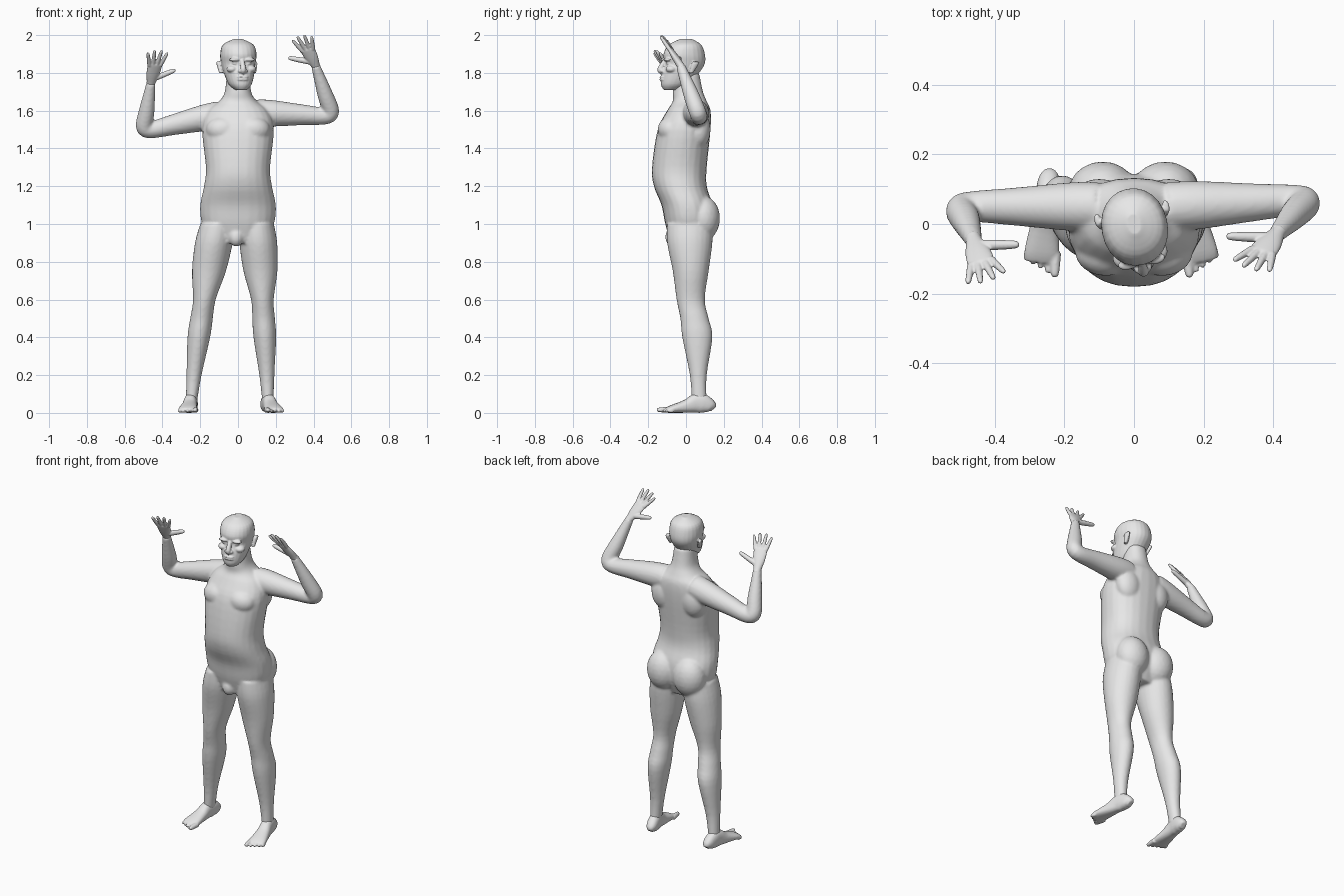
import bpy, bmesh, math
from mathutils import Vector, Matrix

default = bpy.data.objects.get("Cube")
if default:
    bpy.data.objects.remove(default)

skin = bpy.data.materials.new("plain grey")
skin.use_nodes = True
grey = (.8, .8, .8, 1)
skin.diffuse_color = grey
skin.node_tree.nodes["Principled BSDF"].inputs["Base Color"].default_value = grey

SIDEWAYS = Vector((1, 0, 0))
BACKWARD = Vector((0, 1, 0))
UPWARD = Vector((0, 0, 1))


def curve_between(before, start, end, after, t):
    """Smooth curve through start and end, for one number."""
    slope_in, slope_out = (end - before) / 2, (after - start) / 2
    rise = end - start
    bend = 3 * rise - 2 * slope_in - slope_out
    twist = slope_in + slope_out - 2 * rise
    return start + t * (slope_in + t * (bend + t * twist))


def refine(rows, steps=4):
    """Add smoothly curved rows between the given rows."""
    padded = [rows[0], *rows, rows[-1]]
    smooth = []
    for group in zip(padded, padded[1:], padded[2:], padded[3:]):
        for step in range(steps):
            smooth.append([curve_between(*values, step / steps) for values in zip(*group)])
    smooth.append(rows[-1])
    return smooth


def tube(bm, rows, side=SIDEWAYS, level=False, power=1, sides=24):
    """Loft of rings; each row holds a centre and two radii."""
    rows = refine(rows)
    centres = [Vector(row[:3]) for row in rows]
    rings = []
    for i, row in enumerate(rows):
        across, over = SIDEWAYS, BACKWARD
        if not level:
            along = centres[min(i + 1, len(rows) - 1)] - centres[max(i - 1, 0)]
            along.normalize()
            across = (side - along * side.dot(along)).normalized()
            over = along.cross(across)
        ring = []
        for k in range(sides):
            angle = math.tau * k / sides
            c, s = math.cos(angle), math.sin(angle)
            c = math.copysign(abs(c) ** power, c)
            s = math.copysign(abs(s) ** power, s)
            ring.append(bm.verts.new(centres[i] + across * c * row[3] + over * s * row[4]))
        rings.append(ring)
    for low, high in zip(rings, rings[1:]):
        for k in range(sides):
            bm.faces.new((low[k - 1], low[k], high[k], high[k - 1]))
    bm.faces.new(rings[0])
    bm.faces.new(rings[-1])


def stack(bm, rows, power=1):
    """Upright loft; each row is x centre, height, front, back, half width."""
    tube(bm, [(x, (front + back) / 2, z, width, (back - front) / 2)
              for x, z, front, back, width in rows], level=True, power=power)


def blob(bm, centre, radii):
    place = Matrix.Translation(centre) @ Matrix.Diagonal((*radii, 1))
    bmesh.ops.create_icosphere(bm, subdivisions=3, radius=1, matrix=place)


def finish(bm, name, voxel, smoothing):
    """Fuse the overlapping shells into one soft skin."""
    bmesh.ops.recalc_face_normals(bm, faces=bm.faces)
    mesh = bpy.data.meshes.new(name)
    bm.to_mesh(mesh)
    bm.free()
    mesh.materials.append(skin)
    part = bpy.data.objects.new(name, mesh)
    bpy.context.collection.objects.link(part)
    fuse = part.modifiers.new("fuse", "REMESH")
    fuse.mode = "VOXEL"
    fuse.voxel_size = voxel
    fuse.use_smooth_shade = True
    soften = part.modifiers.new("soften", "SMOOTH")
    soften.factor = .5
    soften.iterations = smoothing


# Torso and neck
body = bmesh.new()
torso = [(.9, -.08, .1, .13), (1, -.11, .14, .19), (1.1, -.13, .14, .2),
         (1.2, -.17, .11, .18), (1.3, -.18, .11, .17), (1.5, -.15, .13, .19),
         (1.6, -.1, .13, .16), (1.65, -.07, .11, .1), (1.7, -.07, .09, .07),
         (1.8, -.06, .07, .06)]
stack(body, [(0, *row) for row in torso], power=.9)
for s in (-1, 1):
    blob(body, (s * .09, .09, 1.03), (.1, .09, .12))    # buttock
    blob(body, (s * .08, -.08, 1.5), (.09, .07, .07))   # chest
    blob(body, (s * .1, .07, 1.5), (.08, .06, .1))      # shoulder blade
blob(body, (-.01, -.07, .93), (.04, .04, .05))          # groin

# Legs, swinging outward from hip to ankle
leg_shape = [(1, -.1, .14, .09), (.9, -.1, .14, .1), (.75, -.07, .12, .09),
             (.6, -.05, .1, .06), (.5, -.03, .12, .06), (.4, -.02, .14, .06),
             (.2, .02, .11, .04), (.06, .03, .11, .03)]
for hip, ankle in ((-.11, -.25), (.1, .16)):
    stack(body, [(ankle + (hip - ankle) * row[0] ** 1.3, *row) for row in leg_shape])


# Arms: distance along the arm (elbow at one, wrist at two) and thickness there
def arm(shoulder, elbow, wrist):
    rows = []
    for t, r in ((0, .07), (.2, .07), (.6, .055), (.9, .045), (1.1, .045),
                 (1.4, .042), (1.8, .03), (2, .024)):
        if t < 1:
            centre = Vector(shoulder).lerp(Vector(elbow), t)
        else:
            centre = Vector(elbow).lerp(Vector(wrist), t - 1)
        rows.append((*centre, r, r))
    tube(body, rows, side=BACKWARD)


right_wrist, left_wrist = (-.46, -.05, 1.75), (.41, -.03, 1.84)
arm((-.1, .05, 1.58), (-.5, .05, 1.49), right_wrist)
arm((.1, .05, 1.59), (.5, .07, 1.57), left_wrist)
finish(body, "body", .008, 6)

# Head, built facing forward and then turned a little to its left
head = bmesh.new()
skull = [(1.71, -.12, -.04, .03), (1.74, -.135, .02, .06), (1.8, -.13, .07, .08),
         (1.85, -.115, .1, .09), (1.9, -.12, .1, .095), (1.95, -.09, .08, .08),
         (1.98, -.03, .03, .02)]
stack(head, [(0, *row) for row in skull], power=.95)
tube(head, [(0, -.11, 1.87, .01, .01), (0, -.14, 1.82, .015, .015), (0, -.13, 1.8, .01, .01)])
for z in (1.765, 1.778):
    blob(head, (0, -.13, z), (.03, .012, .006))                 # lip
for s in (-1, 1):
    blob(head, (s * .016, -.13, 1.81), (.01, .012, .01))        # nostril wing
    blob(head, (s * .04, -.11, 1.87), (.03, .016, .01))         # brow
    blob(head, (s * .036, -.1, 1.85), (.016, .014, .01))        # eye
    blob(head, (s * .05, -.09, 1.82), (.03, .03, .02))          # cheek
    tube(head, [(s * .09, .01, 1.8, .01, .01), (s * .1, .03, 1.85, .01, .02),
                (s * .1, .03, 1.86, .005, .01)], level=True)    # ear
turn_head = Matrix.Rotation(.2, 3, UPWARD)
bmesh.ops.rotate(head, verts=head.verts, cent=(0, 0, 0), matrix=turn_head)
finish(head, "head", .0045, 2)


# Hands: palm, four fanned fingers and a thumb
def finger(bm, base, tip, thickness, side):
    rows = [(*base.lerp(tip, t), thickness * r, thickness * r)
            for t, r in ((0, 1), (.5, .9), (.9, .7), (1, .3))]
    tube(bm, rows, side=side, sides=12)


def hand(name, wrist, knuckle, toward_thumb):
    bm = bmesh.new()
    wrist, knuckle = Vector(wrist), Vector(knuckle)
    ahead = (knuckle - wrist).normalized()
    across = Vector(toward_thumb).normalized()
    palm = [(*wrist.lerp(knuckle, t), width, depth) for t, width, depth in (
        (-.2, .023, .022), (0, .024, .02), (.5, .036, .018), (1, .04, .013), (1.1, .035, .01))]
    tube(bm, palm, side=across)
    for place in (-1.5, -.5, .5, 1.5):
        base = knuckle + across * place * .02
        length = .1 - .008 * place ** 2
        finger(bm, base, base + (ahead + across * place * .2) * length, .0115, across)
    finger(bm, wrist + ahead * .03 + across * .02, wrist + ahead * .08 + across * .12,
           .016, ahead)
    finish(bm, name, .004, 2)


hand("right_hand", right_wrist, (-.44, -.11, 1.84), (1, .3, 0))
hand("left_hand", left_wrist, (.37, -.08, 1.92), (-1, .3, -.2))


# Feet: built pointing forward, then turned about the ankle
def foot(name, inner, ankle, turn):
    bm = bmesh.new()
    sole = [(0, y, height, width, height) for y, width, height in (
        (.075, .015, .02), (.06, .03, .035), (.02, .035, .05), (-.02, .035, .05),
        (-.07, .04, .035), (-.15, .05, .02), (-.18, .045, .012))]
    tube(bm, sole, power=.85)
    for i in range(5):
        x = inner * (.04 - .02 * i)
        r = .01 if i else .016
        base = Vector((x, -.15, r))
        tip = Vector((x * 1.1, -.22 + .01 * i, r))
        finger(bm, base, tip, r, SIDEWAYS)
    move = Matrix.Translation((ankle, .07, 0)) @ Matrix.Rotation(turn, 4, UPWARD)
    bmesh.ops.transform(bm, matrix=move, verts=bm.verts)
    finish(bm, name, .005, 2)


foot("right_foot", 1, -.25, -.1)
foot("left_foot", -1, .16, .2)
